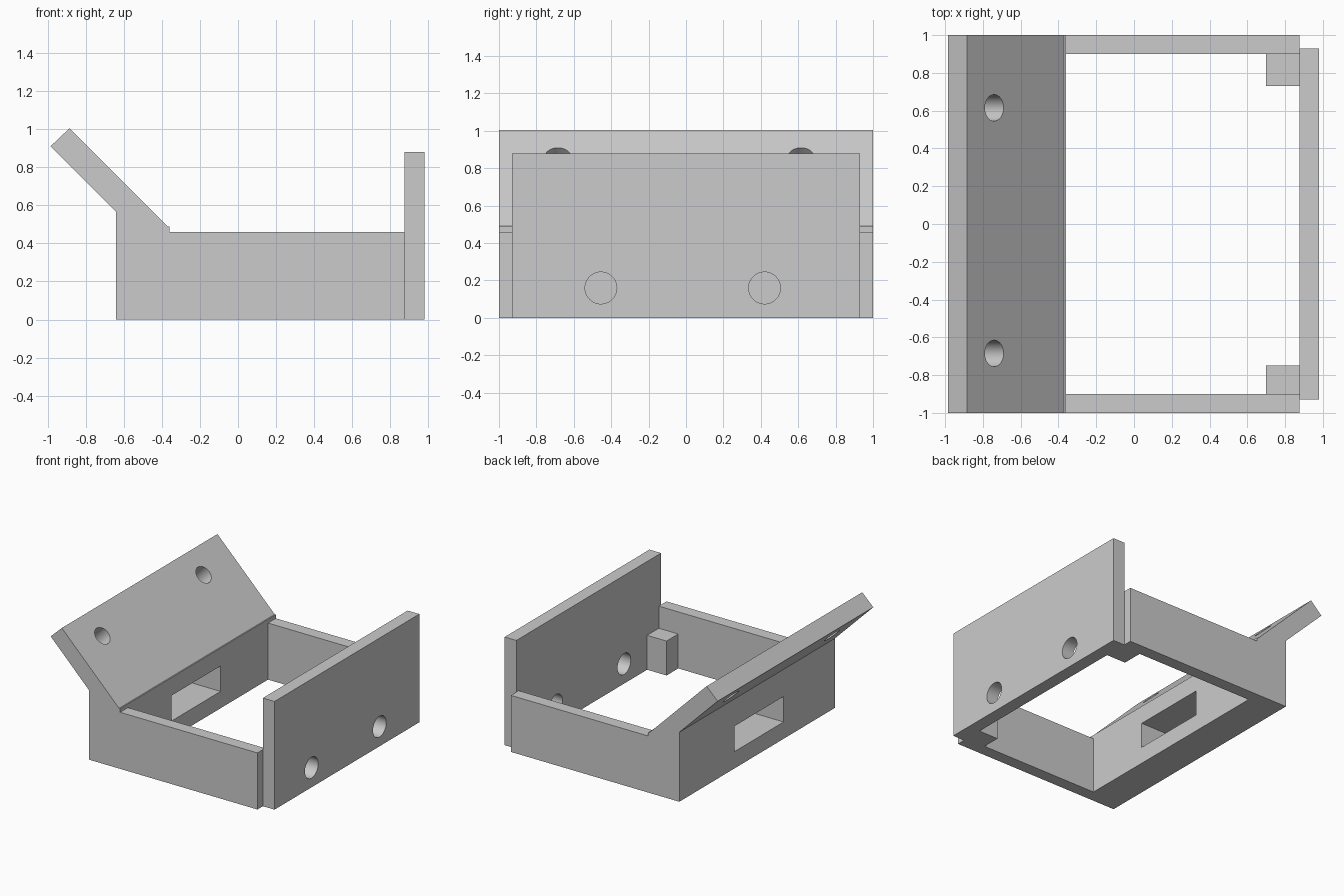
import bpy, bmesh, math
from mathutils import Vector

if "Cube" in bpy.data.objects:
    bpy.data.objects.remove(bpy.data.objects["Cube"], do_unlink=True)

grey = bpy.data.materials.new("plain grey")
grey.use_nodes = True
grey.diffuse_color = (0.6, 0.6, 0.6, 1)
grey.node_tree.nodes["Principled BSDF"].inputs["Base Color"].default_value = (0.6, 0.6, 0.6, 1)


def extrude_profile(name, profile, y0, y1):
    """Extrude an (x, z) outline from y0 to y1."""
    bm = bmesh.new()
    face = bm.faces.new([bm.verts.new((x, y0, z)) for x, z in profile])
    moved = bmesh.ops.extrude_face_region(bm, geom=[face])["geom"]
    verts = [v for v in moved if isinstance(v, bmesh.types.BMVert)]
    bmesh.ops.translate(bm, verts=verts, vec=(0, y1 - y0, 0))
    bmesh.ops.recalc_face_normals(bm, faces=bm.faces)
    mesh = bpy.data.meshes.new(name)
    bm.to_mesh(mesh)
    bm.free()
    mesh.materials.append(grey)
    obj = bpy.data.objects.new(name, mesh)
    bpy.context.collection.objects.link(obj)
    return obj


def box(name, x0, x1, y0, y1, z0, z1):
    return extrude_profile(name, [(x0, z0), (x1, z0), (x1, z1), (x0, z1)], y0, y1)


def rod(centre, axis, radius, length):
    bpy.ops.mesh.primitive_cylinder_add(
        vertices=48, radius=radius, depth=length, location=centre,
        rotation=Vector(axis).to_track_quat('Z', 'Y').to_euler())
    cutter = bpy.context.object
    cutter.name = "hole_cutter"
    cutter.data.materials.append(grey)
    return cutter


def cut(obj, cutters):
    for cutter in cutters:
        cutter.hide_render = True
        mod = obj.modifiers.new("cut", 'BOOLEAN')
        mod.operation, mod.solver, mod.object = 'DIFFERENCE', 'EXACT', cutter
        bpy.ops.object.select_all(action='DESELECT')
        bpy.context.view_layer.objects.active = obj
        obj.select_set(True)
        bpy.ops.object.modifier_apply(modifier=mod.name)
        bpy.data.objects.remove(cutter, do_unlink=True)
    bpy.ops.object.shade_smooth_by_angle(angle=math.radians(30))


# Thick wall with the tilted mounting flange, slotted and drilled
flange = extrude_profile("flanged_wall", [
    (-0.64, 0), (-0.36, 0), (-0.36, 0.49), (-0.37, 0.49),
    (-0.885, 1.005), (-0.985, 0.91), (-0.64, 0.565)], -1, 1)
slot = box("slot_cutter", -0.8, -0.2, -0.34, 0.29, 0.137, 0.344)
cut(flange, [slot] + [rod((-0.79, y, 0.81), (1, 0, 1), 0.07, 0.4) for y in (-0.685, 0.615)])

# Tall end plate with two round holes
plate = box("end_plate", 0.875, 0.98, -0.93, 0.93, 0, 0.88)
cut(plate, [rod((0.93, y, 0.16), (1, 0, 0), 0.085, 0.4) for y in (-0.455, 0.42)])

# Side walls and the low corner posts behind the plate
box("front_wall", -0.36, 0.875, -1, -0.9, 0, 0.46)
box("back_wall", -0.36, 0.875, 0.9, 1, 0, 0.46)
box("front_post", 0.7, 0.875, -0.9, -0.75, 0, 0.28)
box("back_post", 0.7, 0.875, 0.73, 0.9, 0, 0.28)
